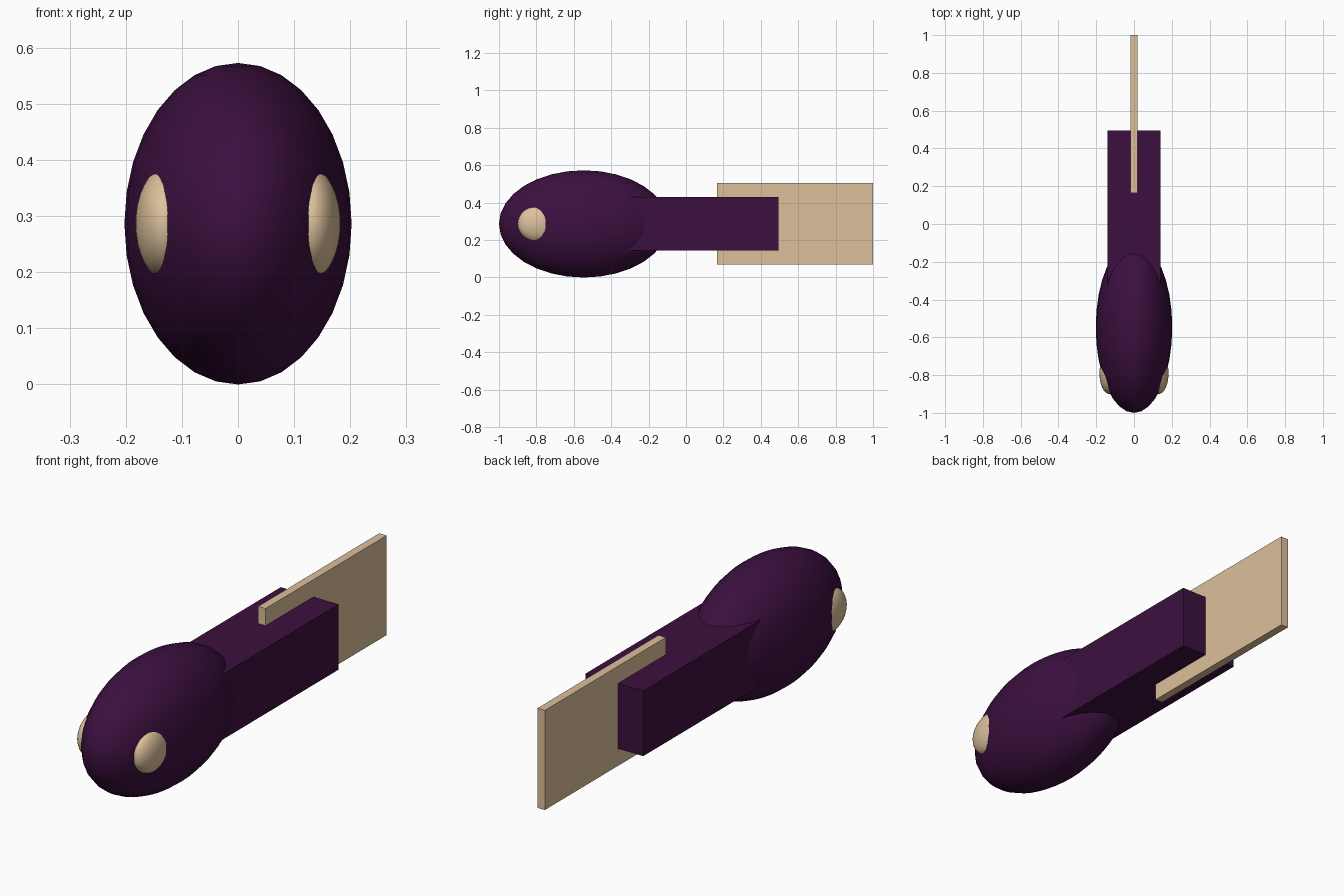
import bpy

if "Cube" in bpy.data.objects:
    bpy.data.objects.remove(bpy.data.objects["Cube"])

def material(name, rgb):
    m = bpy.data.materials.new(name)
    m.diffuse_color = (*rgb, 1)
    m.use_nodes = True
    m.node_tree.nodes["Principled BSDF"].inputs["Base Color"].default_value = m.diffuse_color
    return m

purple = material("dark_purple", (0.045, 0.005, 0.05))
tan = material("tan", (0.72, 0.53, 0.33))

def finish(name, radii, mat):
    o = bpy.context.object
    o.name = name
    o.scale = radii
    o.data.materials.append(mat)
    bpy.ops.object.transform_apply(location=False, rotation=False, scale=True)
    return o

def ellipsoid(name, centre, radii, mat):
    bpy.ops.mesh.primitive_uv_sphere_add(segments=32, ring_count=16, radius=1, location=centre)
    finish(name, radii, mat)
    bpy.ops.object.shade_smooth()

def box(name, lo, hi, mat):
    centre = [(a + b) / 2 for a, b in zip(lo, hi)]
    bpy.ops.mesh.primitive_cube_add(size=2, location=centre)
    finish(name, [(b - a) / 2 for a, b in zip(lo, hi)], mat)

# Rounded head
ellipsoid("head", (0, -0.547, 0.2865), (0.2025, 0.453, 0.2865), purple)

# Eyes, mostly sunk into the head
for side, x in (("left", -1), ("right", 1)):
    ellipsoid(side + "_eye", (x * 0.131, -0.79, 0.2865), (0.052, 0.11, 0.097), tan)

# Straight body and thin upright tail fin
box("body", (-0.14, -0.36, 0.145), (0.14, 0.495, 0.43), purple)
box("tail_fin", (-0.018, 0.165, 0.07), (0.018, 1.0, 0.505), tan)
